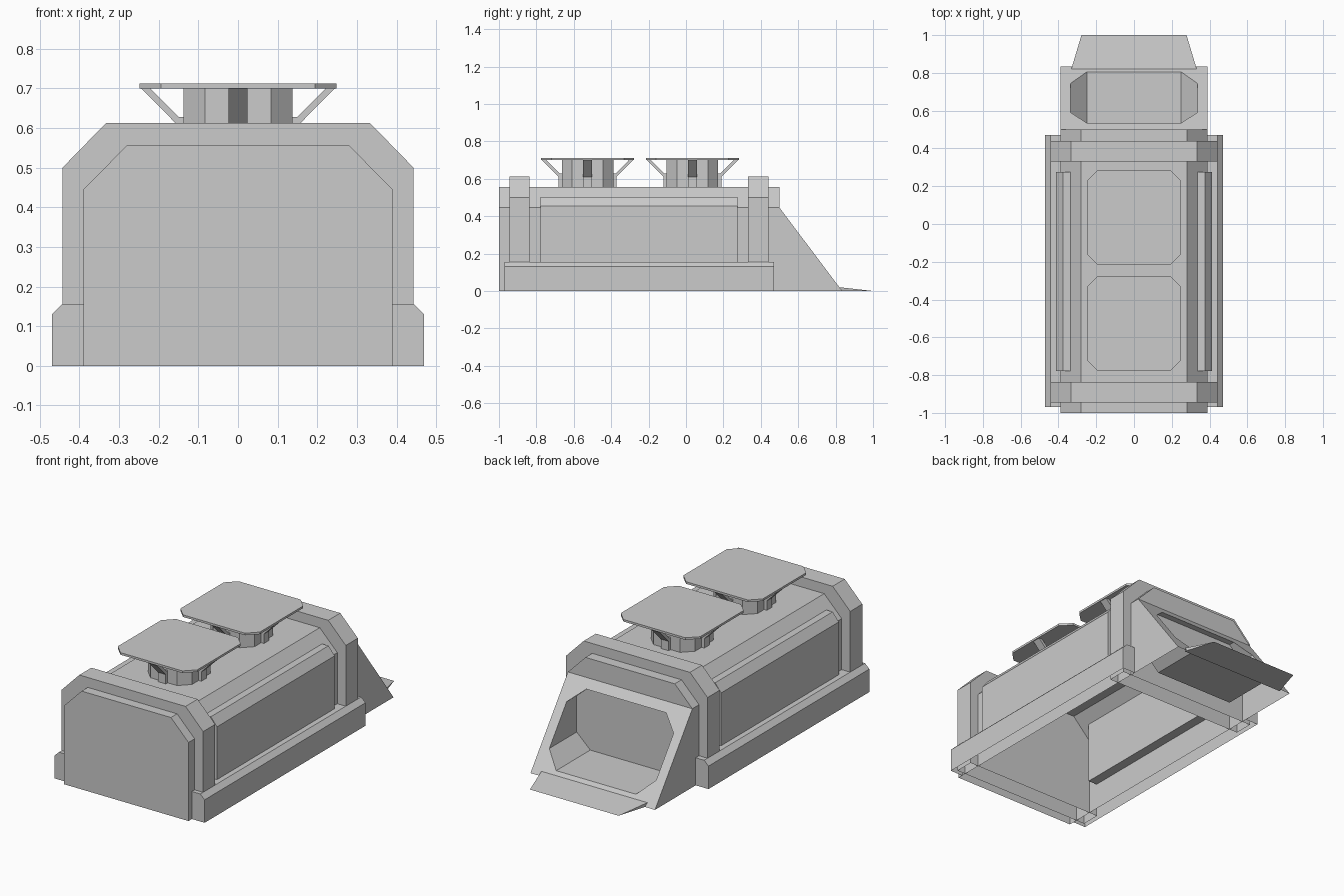
import bpy, bmesh
from mathutils import Vector

if "Cube" in bpy.data.objects:
    bpy.data.objects.remove(bpy.data.objects["Cube"])


def finish(name, bm):
    bmesh.ops.remove_doubles(bm, verts=bm.verts, dist=1e-5)
    bmesh.ops.recalc_face_normals(bm, faces=bm.faces)
    me = bpy.data.meshes.new(name)
    bm.to_mesh(me)
    bm.free()
    ob = bpy.data.objects.new(name, me)
    bpy.context.collection.objects.link(ob)
    return ob


def add_faces(bm, *polys):
    for poly in polys:
        bm.faces.new([bm.verts.new(p) for p in poly])


def extrude(name, pts, vec, open_bottom=False):
    """Closed outline pushed along vec; open_bottom leaves out faces lying on z = 0."""
    bm = bmesh.new()
    a = [Vector(p) for p in pts]
    b = [p + Vector(vec) for p in a]
    add_faces(bm, a, b[::-1])
    for i in range(len(a)):
        j = (i + 1) % len(a)
        quad = [a[i], a[j], b[j], b[i]]
        if not (open_bottom and all(abs(p.z) < 1e-6 for p in quad)):
            add_faces(bm, quad)
    return finish(name, bm)


def arch(w, shoulder, top_w, top):
    """Half-octagon cross-section standing on the ground."""
    return [(-w, 0), (-w, shoulder), (-top_w, top), (top_w, top), (w, shoulder), (w, 0)]


def octagon(rx, c, cy, z):
    """Square with cut corners, lying flat."""
    q = rx - c
    return [(x, y + cy, z) for x, y in [(rx, -q), (rx, q), (q, rx), (-q, rx),
                                        (-rx, q), (-rx, -q), (-q, -rx), (q, -rx)]]


# Main hull: open underneath, with a sloped entrance face and a recessed doorway
NOSE, SHOULDER, WALL_Y = 0.835, 0.445, 0.5


def slope_z(y):
    return SHOULDER * (NOSE - y) / (NOSE - WALL_Y)


profile = arch(0.39, SHOULDER, 0.28, 0.557)
front = [Vector((x, -1, z)) for x, z in profile]
rear = [Vector((x, NOSE if z == 0 else WALL_Y, z)) for x, z in profile]
bm = bmesh.new()
add_faces(bm, front, rear[1:5])
for i in range(5):
    add_faces(bm, [front[i], front[i + 1], rear[i + 1], rear[i]])
door = [(-0.25, 0.805), (0.25, 0.805), (0.335, 0.745), (0.335, 0.59),
        (0.25, 0.535), (-0.25, 0.535), (-0.335, 0.59), (-0.335, 0.745)]
rim = [Vector((x, y, slope_z(y))) for x, y in door]
back = [Vector((p.x, WALL_Y, p.z)) for p in rim]
corners = [rear[0], rear[5], rear[4], rear[1]]
for k in range(4):
    c, d = corners[k], corners[(k + 1) % 4]
    m, n, o = rim[2 * k], rim[2 * k + 1], rim[(2 * k + 2) % 8]
    add_faces(bm, [c, d, n, m], [d, o, n])
for i in range(8):
    j = (i + 1) % 8
    add_faces(bm, [rim[i], rim[j], back[j], back[i]])
add_faces(bm, back)
finish("hull", bm)

# Raised ribs wrapping the hull
for label, y in (("front", -0.945), ("rear", 0.332)):
    extrude(label + "_rib", [(x, y, z) for x, z in arch(0.443, 0.5, 0.333, 0.613)],
            (0, 0.108, 0), True)

# Skirts and side panels
for side, s in (("right", 1), ("left", -1)):
    skirt = [(0.39, 0), (0.47, 0), (0.47, 0.13), (0.443, 0.156), (0.39, 0.156)]
    extrude(side + "_skirt", [(s * x, -0.97, z) for x, z in skirt], (0, 1.44, 0), True)
    panel = [(0.335, 0.15), (0.413, 0.15), (0.413, 0.455), (0.375, 0.502), (0.335, 0.502)]
    extrude(side + "_panel", [(s * x, -0.778, z) for x, z in panel], (0, 1.053, 0))

# Entrance ramp: thin tapering wedge
bm = bmesh.new()
a, b = (-0.332, 0.82, 0.02), (0.332, 0.82, 0.02)
c, d = (0.278, 1, 0), (-0.278, 1, 0)
e, f = (-0.332, 0.82, 0), (0.332, 0.82, 0)
add_faces(bm, [a, b, c, d], [e, f, c, d], [a, b, f, e], [a, d, e], [b, c, f])
finish("entrance_ramp", bm)

# Two landing pads on pedestals with four braces each
brace = [(0.13, 0.55), (0.155, 0.55), (0.155, 0.61), (0.245, 0.701),
         (0.222, 0.701), (0.15, 0.628), (0.13, 0.628)]
turns = (("right", 1, 0), ("back", 0, 1), ("left", -1, 0), ("front", 0, -1))
for label, cy in (("rear", 0.034), ("front", -0.526)):
    extrude(label + "_pad", octagon(0.249, 0.055, cy, 0.7), (0, 0, 0.012))
    extrude(label + "_pedestal", octagon(0.138, 0.055, cy, 0.55), (0, 0, 0.152))
    for side, dx, dy in turns:
        w = 0.024
        pts = [(dx * r + dy * w, cy + dy * r - dx * w, z) for r, z in brace]
        extrude(f"{label}_pad_{side}_brace", pts, (-2 * w * dy, 2 * w * dx, 0))
